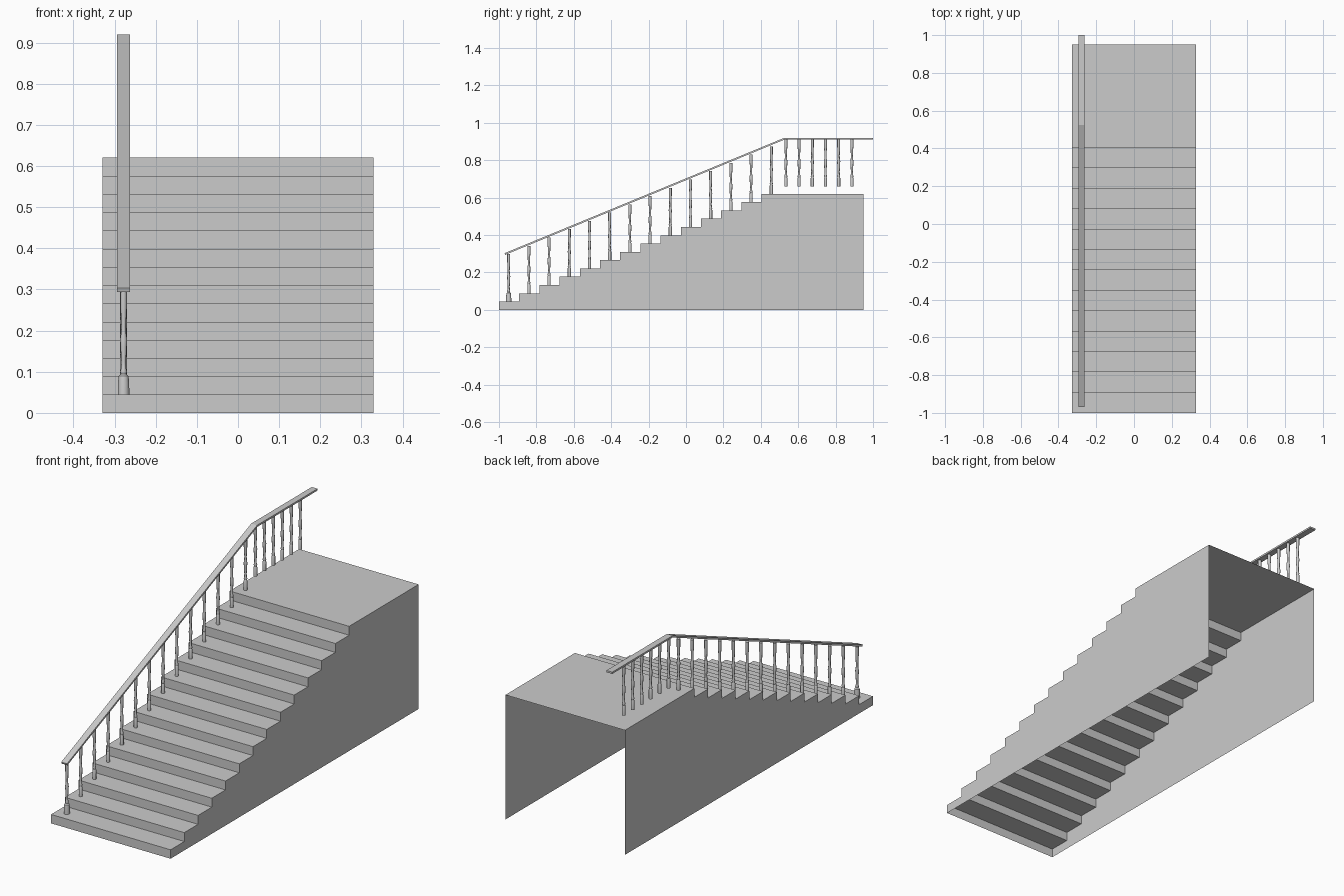
import bpy, bmesh, math

if "Cube" in bpy.data.objects:
    bpy.data.objects.remove(bpy.data.objects["Cube"])

STEPS, RISE, RUN = 14, 0.62 / 14, 0.108
HALF_W, Y0, Y1 = 0.329, -1.0, 0.95
RAIL_X = -0.278


def finish(name, bm, smooth=False):
    mesh = bpy.data.meshes.new(name)
    bm.to_mesh(mesh)
    bm.free()
    for p in mesh.polygons:
        p.use_smooth = smooth
    obj = bpy.data.objects.new(name, mesh)
    bpy.context.collection.objects.link(obj)
    if smooth:
        bpy.ops.object.select_all(action='DESELECT')
        obj.select_set(True)
        bpy.context.view_layer.objects.active = obj
        bpy.ops.object.shade_smooth_by_angle(angle=math.radians(35))
    return obj


def extrude_profile(name, pts, x0, x1, open_edges=0):
    """Extrude a (y, z) outline along x; the last open_edges sides stay open."""
    bm = bmesh.new()
    a = [bm.verts.new((x0, y, z)) for y, z in pts]
    b = [bm.verts.new((x1, y, z)) for y, z in pts]
    n = len(pts)
    for i in range(n - open_edges):
        j = (i + 1) % n
        bm.faces.new((a[i], a[j], b[j], b[i]))
    bm.faces.new(a[::-1])
    bm.faces.new(b)
    bmesh.ops.recalc_face_normals(bm, faces=bm.faces)
    return finish(name, bm)


def turned(name, profile, y, z, sides=12):
    """Lathe a (radius, height) profile into a capped post."""
    bm = bmesh.new()
    rings = []
    for r, h in profile:
        rings.append([bm.verts.new((RAIL_X + r * math.cos(2 * math.pi * k / sides),
                                    y + r * math.sin(2 * math.pi * k / sides), z + h))
                      for k in range(sides)])
    for lo, hi in zip(rings, rings[1:]):
        for k in range(sides):
            m = (k + 1) % sides
            bm.faces.new((lo[k], lo[m], hi[m], hi[k]))
    bm.faces.new(rings[0][::-1])
    bm.faces.new(rings[-1])
    return finish(name, bm, True)


# Stair shell: treads, risers, landing and side walls, open below and behind
outline = []
for i in range(STEPS):
    y = Y0 + i * RUN
    outline += [(y, i * RISE), (y, (i + 1) * RISE)]
outline += [(Y1, STEPS * RISE), (Y1, 0)]
extrude_profile("stair_shell", outline, -HALF_W, HALF_W, open_edges=2)

# Handrail: thin sloping board that levels out over the landing
T = 0.009
extrude_profile("handrail", [(-0.970, 0.303), (0.524, 0.919), (1.0, 0.919),
                             (1.0, 0.919 - T), (0.526, 0.919 - T), (-0.967, 0.303 - T)],
                RAIL_X - 0.016, RAIL_X + 0.016)

# Turned balusters
shaft = [(0.0065, 0.05), (0.0085, 0.056), (0.006, 0.064), (0.0055, 0.08),
         (0.0075, 0.115), (0.0085, 0.135), (0.006, 0.15), (0.0055, 0.165),
         (0.007, 0.2), (0.008, 0.212), (0.008, 0.254)]
post = [(0.0085, 0), (0.0085, 0.045)] + shaft
first_post = [(0.014, 0), (0.0135, 0.03), (0.012, 0.045)] + shaft

for i in range(STEPS):
    turned(f"stair_baluster_{i + 1}", post if i else first_post,
           -0.948 + i * RUN, (i + 1) * RISE)

# Landing balusters hang from the level rail
for i in range(6):
    turned(f"landing_baluster_{i + 1}", post, 0.534 + i * 0.0706, 0.659)
